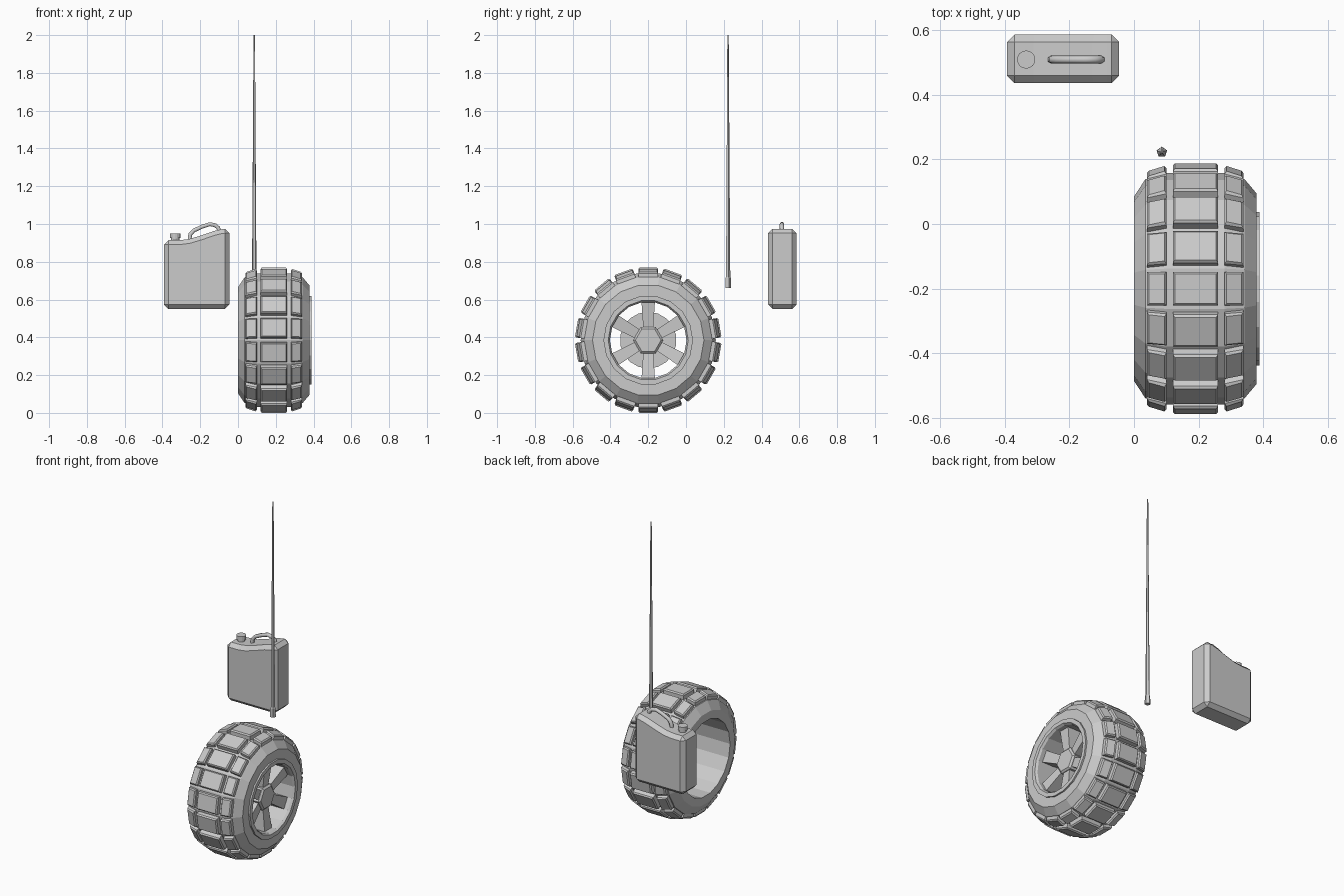
import bpy, bmesh, math
from mathutils import Vector, Matrix

if "Cube" in bpy.data.objects:
    bpy.data.objects.remove(bpy.data.objects["Cube"])

grey = bpy.data.materials.new("plain grey")
grey.diffuse_color = (0.6, 0.6, 0.6, 1)
grey.use_nodes = True
grey.node_tree.nodes["Principled BSDF"].inputs["Base Color"].default_value = grey.diffuse_color
WHEEL = Matrix.Translation((0, -0.2, 0.385))  # wheel axle runs along x


def finish(bm, name):
    bmesh.ops.recalc_face_normals(bm, faces=bm.faces)
    mesh = bpy.data.meshes.new(name)
    bm.to_mesh(mesh)
    bm.free()
    mesh.materials.append(grey)
    ob = bpy.data.objects.new(name, mesh)
    bpy.context.collection.objects.link(ob)
    return ob


def lathe(name, profile, n, matrix, offset=0.0, closed=False):
    """Spin (axial, radius) points around local x."""
    bm = bmesh.new()
    rings = []
    for x, r in profile:
        ring = []
        for i in range(n):
            a = offset + 2 * math.pi * i / n
            ring.append(bm.verts.new(matrix @ Vector((x, r * math.sin(a), r * math.cos(a)))))
        rings.append(ring)
    pairs = list(zip(rings, rings[1:]))
    if closed:
        pairs.append((rings[-1], rings[0]))
    else:
        bm.faces.new(rings[0])
        bm.faces.new(rings[-1])
    for p, q in pairs:
        for i in range(n):
            j = (i + 1) % n
            bm.faces.new((p[i], p[j], q[j], q[i]))
    return finish(bm, name)


def add_hexa(bm, low, high, matrix):
    """Solid between two matching quads."""
    a = [bm.verts.new(matrix @ Vector(p)) for p in low]
    b = [bm.verts.new(matrix @ Vector(p)) for p in high]
    bm.faces.new(a)
    bm.faces.new(b)
    for i in range(4):
        j = (i + 1) % 4
        bm.faces.new((a[i], a[j], b[j], b[i]))


def quad(x0, x1, h, z0, z1):
    return [(x0, -h, z0), (x1, -h, z1), (x1, h, z1), (x0, h, z0)]


# Tyre carcass
N = 18
lathe("tyre", [(0, 0.235), (0, 0.285), (0.035, 0.338), (0.10, 0.358), (0.28, 0.358),
               (0.342, 0.338), (0.378, 0.295), (0.378, 0.225), (0.30, 0.21), (0.24, 0.235)],
      N, WHEEL, math.pi / N, True)

# Tread blocks: a wide centre row and two sloping shoulder rows
bm = bmesh.new()
for i in range(N):
    m = WHEEL @ Matrix.Rotation(2 * math.pi * i / N, 4, 'X')
    for x0, x1, r0, r1 in ((0.12, 0.26, 0.385, 0.385), (0.04, 0.10, 0.362, 0.377),
                           (0.28, 0.338, 0.377, 0.362)):
        c = 0.006
        add_hexa(bm, quad(x0, x1, 0.052, r0 - 0.04, r1 - 0.04),
                 quad(x0, x1, 0.052, r0 - 0.008, r1 - 0.008), m)
        add_hexa(bm, quad(x0, x1, 0.052, r0 - 0.008, r1 - 0.008),
                 quad(x0 + c, x1 - c, 0.046, r0, r1), m)
bmesh.ops.remove_doubles(bm, verts=bm.verts, dist=0.0001)
finish(bm, "tread_blocks")

# Rim ring, hub and rear disc
lathe("rim", [(0.24, 0.237), (0.388, 0.237), (0.388, 0.212), (0.375, 0.203), (0.24, 0.203)],
      N, WHEEL, math.pi / N, True)
lathe("hub", [(0.25, 0.08), (0.335, 0.08), (0.345, 0.068)], 6, WHEEL, math.pi / 6)
lathe("hub_disc", [(0.255, 0.15), (0.27, 0.15)], N, WHEEL)

# Six spokes
bm = bmesh.new()
for i in range(6):
    m = WHEEL @ Matrix.Rotation(math.pi * i / 3, 4, 'X')
    add_hexa(bm, quad(0.26, 0.33, 0.026, 0.06, 0.06), quad(0.26, 0.35, 0.036, 0.21, 0.21), m)
finish(bm, "spokes")

# Antenna: five-sided tapering rod with a small foot
up = Matrix.Translation((0.086, 0.222, 0)) @ Matrix.Rotation(-math.pi / 2, 4, 'Y')
lathe("antenna", [(0.66, 0.017), (0.715, 0.016), (0.72, 0.0125), (1.3, 0.0085), (2.0, 0.004)],
      5, up, math.pi / 2)

# Fuel can: extruded front profile with chamfered edges
outline = [(-0.392, 0.55), (-0.046, 0.55), (-0.046, 0.975), (-0.085, 0.973), (-0.13, 0.962),
           (-0.2, 0.938), (-0.26, 0.92), (-0.31, 0.914), (-0.392, 0.914)]
bm = bmesh.new()
front = bm.faces.new([bm.verts.new((x, 0.435, z)) for x, z in outline])
ext = bmesh.ops.extrude_face_region(bm, geom=[front])
bmesh.ops.translate(bm, vec=(0, 0.15, 0), verts=[v for v in ext["geom"] if isinstance(v, bmesh.types.BMVert)])
bmesh.ops.recalc_face_normals(bm, faces=bm.faces)
sharp = [e for e in bm.edges if e.calc_face_angle(0) > 0.7]
bmesh.ops.bevel(bm, geom=sharp, offset=0.023, segments=1, affect='EDGES', clamp_overlap=True)
finish(bm, "fuel_can")

# Screw cap
cap_m = Matrix.Translation((-0.333, 0.508, 0)) @ Matrix.Rotation(-math.pi / 2, 4, 'Y')
lathe("can_cap", [(0.90, 0.022), (0.925, 0.022), (0.925, 0.028), (0.95, 0.028)], 16, cap_m)

# Carrying handle: bent tube
curve = bpy.data.curves.new("can_handle", 'CURVE')
curve.dimensions = '3D'
curve.bevel_depth = 0.012
curve.bevel_resolution = 1
curve.use_fill_caps = True
path = [(-0.257, 0.91), (-0.253, 0.945), (-0.235, 0.965), (-0.19, 0.986), (-0.15, 0.999),
        (-0.122, 0.994), (-0.105, 0.98), (-0.097, 0.955)]
spline = curve.splines.new('POLY')
spline.points.add(len(path) - 1)
for p, (x, z) in zip(spline.points, path):
    p.co = (x, 0.508, z, 1)
curve.materials.append(grey)
bpy.context.collection.objects.link(bpy.data.objects.new("can_handle", curve))
